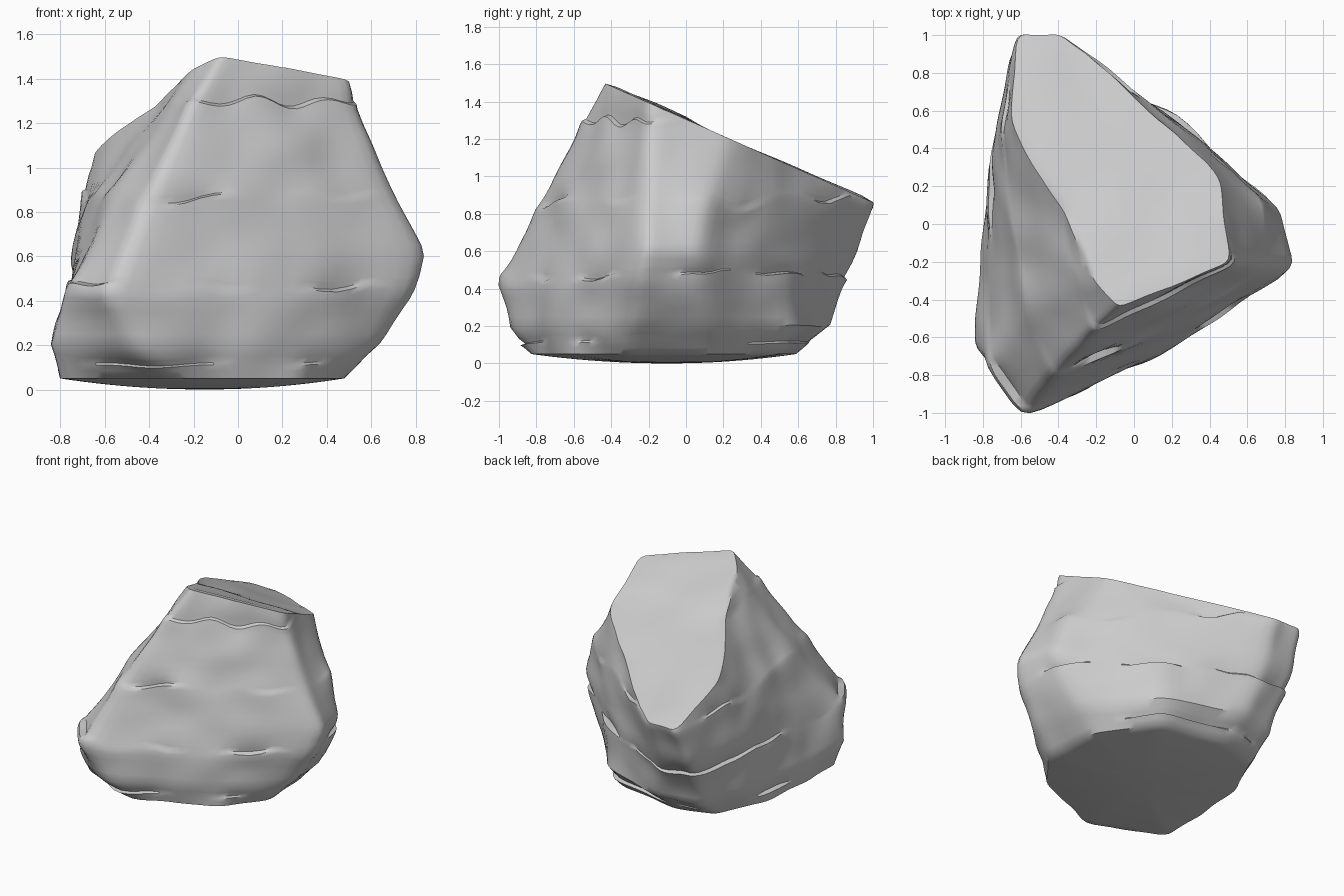
import bpy, bmesh, math
from mathutils import Vector, noise

if "Cube" in bpy.data.objects:
    bpy.data.objects.remove(bpy.data.objects["Cube"])

# Corner columns of the boulder: (x, y) at each height, counter-clockwise
LEVELS = [0.05, 0.2, 0.42, 0.62, 0.85, 1.27, 1.5]
COLUMNS = {
    "front_ridge": [(-.28, -.83), (-.45, -.96), (-.58, -1.03), (-.51, -.92), (-.42, -.81), (-.22, -.57), (-.08, -.43)],
    "front_mid": [(.26, -.6), (.25, -.64), (.18, -.66), (.2, -.6), (.2, -.53), (.2, -.39), (.2, -.31)],
    "east_front": [(.48, -.3), (.65, -.29), (.8, -.26), (.86, -.23), (.73, -.22), (.54, -.2), (.49, -.19)],
    "east_back": [(.45, .12), (.59, .13), (.72, .1), (.77, .08), (.67, .14), (.42, .24), (.3, .22)],
    "back_mid": [(.18, .5), (.23, .59), (.23, .57), (.22, .55), (.23, .53), (.14, .51), (.05, .42)],
    "back_right": [(-.3, .58), (-.33, .78), (-.36, .83), (-.38, .93), (-.38, 1.0), (-.34, .88), (-.3, .7)],
    "back_left": [(-.6, .51), (-.62, .71), (-.63, .8), (-.65, .9), (-.62, 1.0), (-.57, .85), (-.5, .65)],
    "left_back": [(-.75, .15), (-.77, .23), (-.77, .3), (-.75, .4), (-.71, .5), (-.6, .6), (-.5, .45)],
    "left_mid": [(-.8, -.28), (-.82, -.3), (-.77, -.25), (-.72, -.15), (-.64, -.08), (-.39, .14), (-.27, .1)],
    "left_front": [(-.8, -.62), (-.85, -.67), (-.79, -.74), (-.67, -.61), (-.57, -.48), (-.3, -.33), (-.18, -.3)],
}
CRACKS = [0.11, 0.46, 0.86, 1.29]   # heights of the rock layers' seams
DEPTHS = [0.8, 1.0, 1.0, 0.5]       # how far each seam opens
SUB = 10                            # points between two corners


def at_height(column, z):
    for i in range(len(LEVELS) - 1):
        if z <= LEVELS[i + 1] or i == len(LEVELS) - 2:
            t = (z - LEVELS[i]) / (LEVELS[i + 1] - LEVELS[i])
            return Vector(column[i]).lerp(Vector(column[i + 1]), t)


def outline(z):
    """Slightly rounded cross-section at height z."""
    corners = [at_height(c, z) for c in COLUMNS.values()]
    pts = []
    for a, b in zip(corners, corners[1:] + corners[:1]):
        pts += [a.lerp(b, k / SUB) for k in range(SUB)]
    n = len(pts)
    for _ in range(2):
        pts = [pts[i] * 0.5 + (pts[i - 1] + pts[(i + 1) % n]) * 0.25 for i in range(n)]
    return pts


def ledge(z):
    """Lip under each seam, and an overhanging recess right above it."""
    for c in CRACKS:
        d = z - c
        if -0.1 <= d <= 0:
            return 0.014 * (1 + d / 0.1)
        if 0 < d <= 0.08:
            return -0.032 * (1 - d / 0.08)
    return 0.0


# Row heights: even spacing plus tight rows at the seams
rows = [0.05 + i * 0.05 for i in range(31)]
rows = [z for z in rows if all(abs(z - c) > 0.03 for c in CRACKS)]
for c in CRACKS:
    rows += [c - 0.025, c, c + 0.01, c + 0.035]
rows.sort()

# Layered sides, with seams that open only here and there
bm = bmesh.new()
rings = []
for z in rows:
    seam = min(range(4), key=lambda k: abs(z - CRACKS[k]))
    ring = []
    for p in outline(z):
        n1 = noise.noise(Vector((p.x * 2.5, p.y * 2.5, seam * 3.7 + 0.5)))
        strength = DEPTHS[seam] * min(1.0, max(0.0, 0.2 + 2.6 * n1))
        bump = 0.02 * noise.noise(Vector((p.x * 4, p.y * 4, z * 5 + 9)))
        out = (p - Vector((-0.1, 0))).normalized() * (ledge(z) * strength + bump)
        wave = 0.07 * noise.noise(Vector((p.x * 4, p.y * 4, seam * 2.3))) * min(1, max(0, z - 0.05) * 4)
        wave *= max(0, 1 - abs(z - CRACKS[seam]) / 0.15)
        ring.append(bm.verts.new((p.x + out.x, p.y + out.y, z + wave)))
    rings.append(ring)
for low, high in zip(rings, rings[1:]):
    n = len(low)
    for i in range(n):
        j = (i + 1) % n
        bm.faces.new((low[i], low[j], high[j], high[i]))

# Sloping top cut
bmesh.ops.bisect_plane(bm, geom=bm.verts[:] + bm.edges[:] + bm.faces[:], dist=0.0005,
                       plane_co=(0, 0, 1.305), plane_no=Vector((0, 0.444, 1)).normalized(),
                       clear_outer=True)


def top_height(x, y):
    """Uneven slope, a little higher toward the front."""
    t = min(1, max(0, (0.1 - y) / 0.1))
    return 1.302 - 0.444 * y + 0.012 * t + 0.02 * noise.noise(Vector((x * 3, y * 3, 1)))


def close_end(edges, centre, height):
    """Concentric rings from a rim to its middle."""
    steps = 12
    for k in range(1, steps):
        new = bmesh.ops.extrude_edge_only(bm, edges=edges)["geom"]
        edges = [g for g in new if isinstance(g, bmesh.types.BMEdge) and g.is_boundary]
        for v in {v for e in edges for v in e.verts}:
            v.co = v.co.lerp(centre, 1 / (steps - k + 1))
            v.co.z = height(v.co.x, v.co.y, k / steps)
    loop = list({v for e in edges for v in e.verts})
    bmesh.ops.pointmerge(bm, verts=loop, merge_co=centre)


border = [e for e in bm.edges if e.is_boundary]
upper = [e for e in border if min(v.co.z for v in e.verts) > 0.5]
lower = [e for e in border if max(v.co.z for v in e.verts) < 0.3]
close_end(upper, Vector((-0.1, 0.25, top_height(-0.1, 0.25))), lambda x, y, t: top_height(x, y))
# Slightly bulging underside
close_end(lower, Vector((-0.15, -0.1, 0)), lambda x, y, t: 0.05 * (1 - t) ** 2)

bmesh.ops.remove_doubles(bm, verts=bm.verts[:], dist=0.002)
bmesh.ops.recalc_face_normals(bm, faces=bm.faces[:])
mesh = bpy.data.meshes.new("boulder")
bm.to_mesh(mesh)
bm.free()

boulder = bpy.data.objects.new("boulder", mesh)
bpy.context.collection.objects.link(boulder)
stone = bpy.data.materials.new("grey stone")
stone.diffuse_color = (0.6, 0.6, 0.6, 1)
stone.use_nodes = True
stone.node_tree.nodes["Principled BSDF"].inputs["Base Color"].default_value = stone.diffuse_color
mesh.materials.append(stone)

bpy.context.view_layer.objects.active = boulder
boulder.select_set(True)
bpy.ops.object.shade_smooth_by_angle(angle=math.radians(40))
